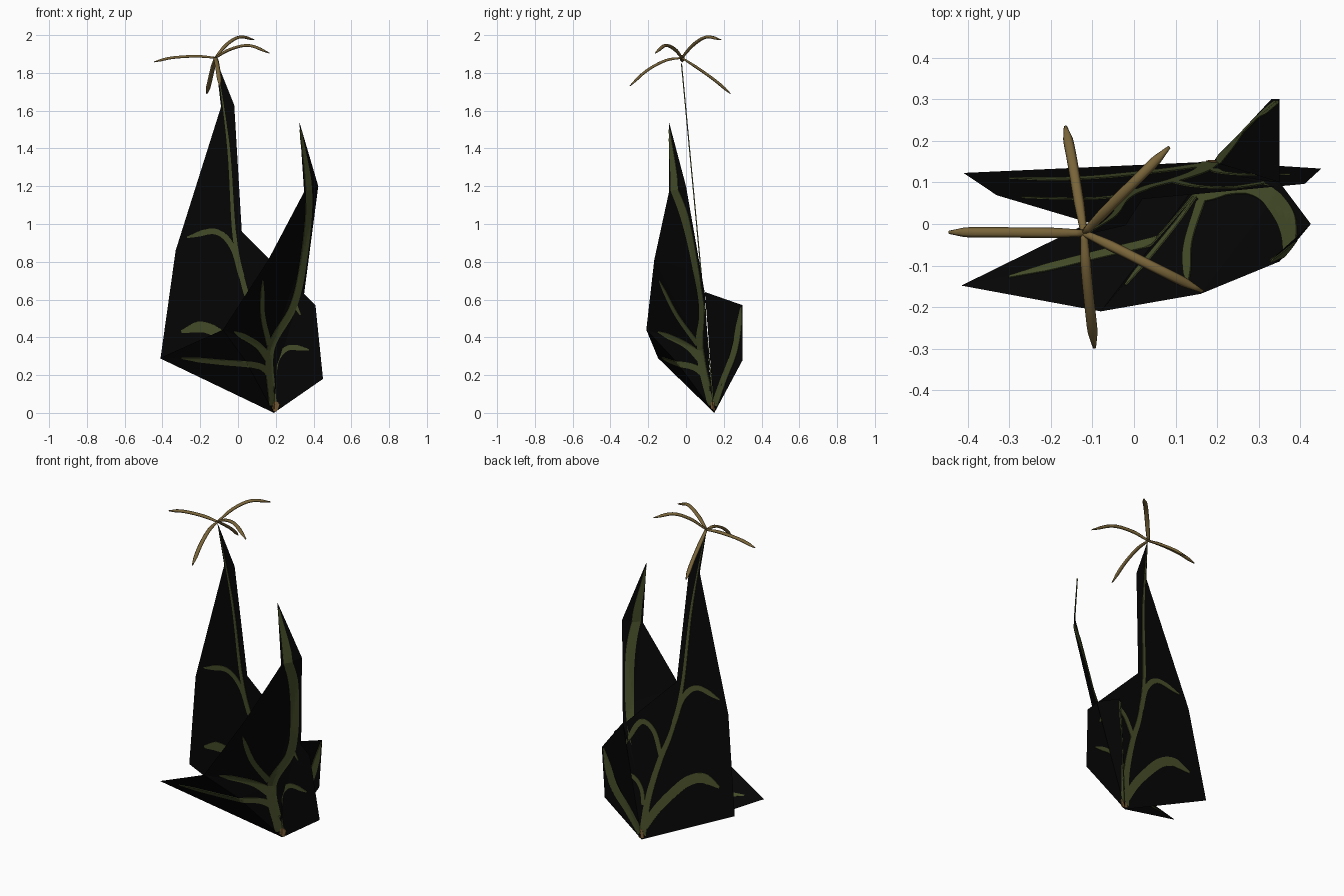
import bpy, bmesh, math
from mathutils import Vector
from mathutils.bvhtree import BVHTree

if "Cube" in bpy.data.objects:
    bpy.data.objects.remove(bpy.data.objects["Cube"])


def material(name, col):
    m = bpy.data.materials.new(name)
    m.diffuse_color = (*col, 1)
    m.use_nodes = True
    m.node_tree.nodes["Principled BSDF"].inputs["Base Color"].default_value = m.diffuse_color
    return m


BLACK = material("near_black", (0.0018, 0.0018, 0.0018))
GREEN = material("vein_green", (0.062, 0.078, 0.023))
TAN = material("tan_arm", (0.19, 0.128, 0.041))
BROWN = material("stem_brown", (0.2, 0.11, 0.035))


def add_mesh(name, verts, faces, mat, smooth=False):
    me = bpy.data.meshes.new(name)
    me.from_pydata([tuple(v) for v in verts], [], faces)
    me.materials.append(mat)
    ob = bpy.data.objects.new(name, me)
    bpy.context.collection.objects.link(ob)
    for p in me.polygons:
        p.use_smooth = smooth
    return ob


def spline(pts, n=6):
    """Catmull-Rom resampling through a few points."""
    p = [Vector(q) for q in pts]
    p = [2 * p[0] - p[1]] + p + [2 * p[-1] - p[-2]]
    out = []
    for i in range(1, len(p) - 2):
        a, b, c, d = p[i - 1:i + 3]
        for k in range(n):
            t = k / n
            out.append(0.5 * (2 * b + (c - a) * t + (2 * a - 5 * b + 4 * c - d) * t * t
                              + (3 * b - a - 3 * c + d) * t ** 3))
    return out + [p[-2]]


def card(name, verts, faces):
    """Thin leaf card, returned as a search tree for laying veins on it."""
    ob = add_mesh(name, verts, faces, BLACK)
    bm = bmesh.new()
    bm.from_mesh(ob.data)
    bmesh.ops.triangulate(bm, faces=bm.faces[:])
    tree = BVHTree.FromBMesh(bm)
    bm.free()
    return tree


def vein(name, tree, axis, pts, w0, w1, mat=GREEN, thick=0.006):
    """Tapered strip drawn in the front (y) or side (x) projection, laid on a card."""
    path = spline(pts, 12)
    verts, faces, last = [], [], None
    for i, p in enumerate(path):
        d = path[min(i + 1, len(path) - 1)] - path[max(i - 1, 0)]
        side = Vector((-d.y, d.x)).normalized()
        t = i / (len(path) - 1)
        w = (w0 + (w1 - w0) * t) / 2
        if t > 0.85:
            w *= 0.25 + 0.75 * (1 - t) / 0.15
        for s in (-1, -0.5, 0, 0.5, 1):
            q = p + side * w * s
            if axis == 'Y':
                o, r = Vector((q.x, -3, q.y)), Vector((0, 1, 0))
            else:
                o, r = Vector((3, q.x, q.y)), Vector((-1, 0, 0))
            hit = tree.ray_cast(o, r)[0]
            if hit is None:
                guess = last if last is not None else Vector((0.19, 0.15, 0.02))
                o = Vector((q.x, guess.y, q.y)) if axis == 'Y' else Vector((guess.x, q.x, q.y))
                hit = tree.find_nearest(o)[0]
            last = hit
            verts.append(hit)
        if i:
            k = 5 * i
            faces += [(k - 5 + j, k - 4 + j, k + 1 + j, k + j) for j in range(4)]
    ob = add_mesh(name, verts, faces, mat)
    mod = ob.modifiers.new("plate", 'SOLIDIFY')
    mod.thickness, mod.offset = thick, 0


# Tall back leaf: flat card leaning forward
outline = [(0.19, 0), (0.45, 0.18), (0.41, 0.57), (0.02, 0.96), (-0.02, 1.63),
           (-0.12, 1.88), (-0.09, 1.62), (-0.33, 0.86), (-0.41, 0.29)]
tall = card("tall_leaf", [(x, 0.15 - 0.094 * z, z) for x, z in outline], [tuple(range(9))])
vein("tall_midrib", tall, 'Y', [(0.185, 0.03), (0.16, 0.25), (0.1, 0.48), (0.03, 0.68),
                                (-0.02, 0.95), (-0.05, 1.4), (-0.11, 1.85)], 0.045, 0.008)
vein("tall_low_vein", tall, 'Y', [(0.175, 0.08), (0.1, 0.2), (0.01, 0.31), (-0.09, 0.41),
                                  (-0.19, 0.455), (-0.3, 0.43)], 0.045, 0.06)
vein("tall_high_vein", tall, 'Y', [(0.02, 0.72), (-0.03, 0.88), (-0.12, 0.96), (-0.27, 0.93)],
     0.03, 0.03)
vein("tall_right_vein", tall, 'Y', [(0.09, 0.5), (0.15, 0.64), (0.24, 0.67), (0.33, 0.52)],
     0.03, 0.03)
vein("tall_small_vein", tall, 'Y', [(0.19, 0.2), (0.21, 0.29), (0.27, 0.345), (0.375, 0.335)],
     0.025, 0.028)
vein("tall_stem_end", tall, 'Y', [(0.19, 0.01), (0.205, 0.06)], 0.035, 0.035, BROWN, 0.009)

# Front leaf: card folded along its midrib
front = card("front_leaf",
             [(0.19, 0.15, 0), (-0.415, -0.148, 0.29), (-0.08, -0.21, 0.44),
              (0.16, -0.168, 0.81), (0.35, -0.09, 1.17), (0.325, -0.09, 1.54),
              (0.425, 0, 1.2), (0.35, 0.1, 0.63), (0.205, 0.122, 0.25),
              (0.17, 0.085, 0.33), (0.32, 0.04, 0.75), (0.04, -0.055, 0.275)],
             [(0, 1, 11), (1, 2, 11), (2, 9, 11), (0, 11, 9), (2, 3, 9), (3, 10, 9),
              (3, 4, 10), (4, 6, 10), (4, 5, 6), (10, 6, 7), (9, 10, 7), (9, 7, 8), (0, 9, 8)])
vein("front_midrib", front, 'Y', [(0.185, 0.04), (0.17, 0.33), (0.29, 0.56), (0.345, 0.8),
                                  (0.375, 1.15), (0.33, 1.5)], 0.042, 0.03)
vein("front_left_vein", front, 'Y', [(0.165, 0.28), (0.1, 0.36), (-0.02, 0.43)], 0.042, 0.03)
vein("front_low_vein", front, 'Y', [(0.175, 0.2), (0.1, 0.25), (-0.1, 0.27), (-0.3, 0.29)],
     0.038, 0.022)
vein("front_upright_vein", front, 'Y', [(0.165, 0.36), (0.13, 0.52), (0.13, 0.7)], 0.03, 0.015)
vein("front_stem_end", front, 'Y', [(0.195, 0.02), (0.2, 0.06)], 0.03, 0.03, BROWN, 0.009)

# Side leaf: short card pointing back right
side = card("side_leaf", [(0.19, 0.15, 0), (0.33, 0.3, 0.28), (0.35, 0.3, 0.57),
                          (0.35, 0.1, 0.64)], [(0, 1, 2), (0, 2, 3)])
vein("side_midrib", side, 'X', [(0.15, 0.04), (0.2, 0.18), (0.26, 0.34), (0.292, 0.56)],
     0.035, 0.03)


# Five drooping arms on the tall leaf's tip
def arm(name, pts):
    path = spline([(-0.12, -0.022, 1.88)] + pts, 5)
    n, verts, faces = 6, [], []
    for i, p in enumerate(path):
        d = (path[min(i + 1, len(path) - 1)] - path[max(i - 1, 0)]).normalized()
        across = d.cross(Vector((0, 0, 1))).normalized()
        up = across.cross(d)
        t = i / (len(path) - 1)
        s = 0.65 + 0.35 * min(1, t * 4)
        if t > 0.85:
            s *= 0.3 + 0.7 * (1 - t) / 0.15
        for k in range(n):
            a = 2 * math.pi * k / n
            verts.append(p + across * 0.0125 * s * math.cos(a) + up * 0.008 * s * math.sin(a))
        if i:
            b = n * i
            faces += [(b - n + k, b - n + (k + 1) % n, b + (k + 1) % n, b + k) for k in range(n)]
    faces += [tuple(range(n))[::-1], tuple(range(len(verts) - n, len(verts)))]
    add_mesh(name, verts, faces, TAN, True)


arm("arm_left", [(-0.22, -0.021, 1.888), (-0.35, -0.02, 1.88), (-0.445, -0.02, 1.858)])
arm("arm_back", [(-0.135, 0.07, 1.82), (-0.15, 0.16, 1.755), (-0.165, 0.235, 1.69)])
arm("arm_front", [(-0.115, -0.11, 1.865), (-0.105, -0.21, 1.81), (-0.095, -0.298, 1.73)])
arm("arm_back_right", [(-0.06, 0.04, 1.95), (0.01, 0.11, 1.99), (0.085, 0.185, 1.975)])
arm("arm_front_right", [(-0.04, -0.06, 1.925), (0.06, -0.11, 1.945), (0.165, -0.162, 1.905)])
